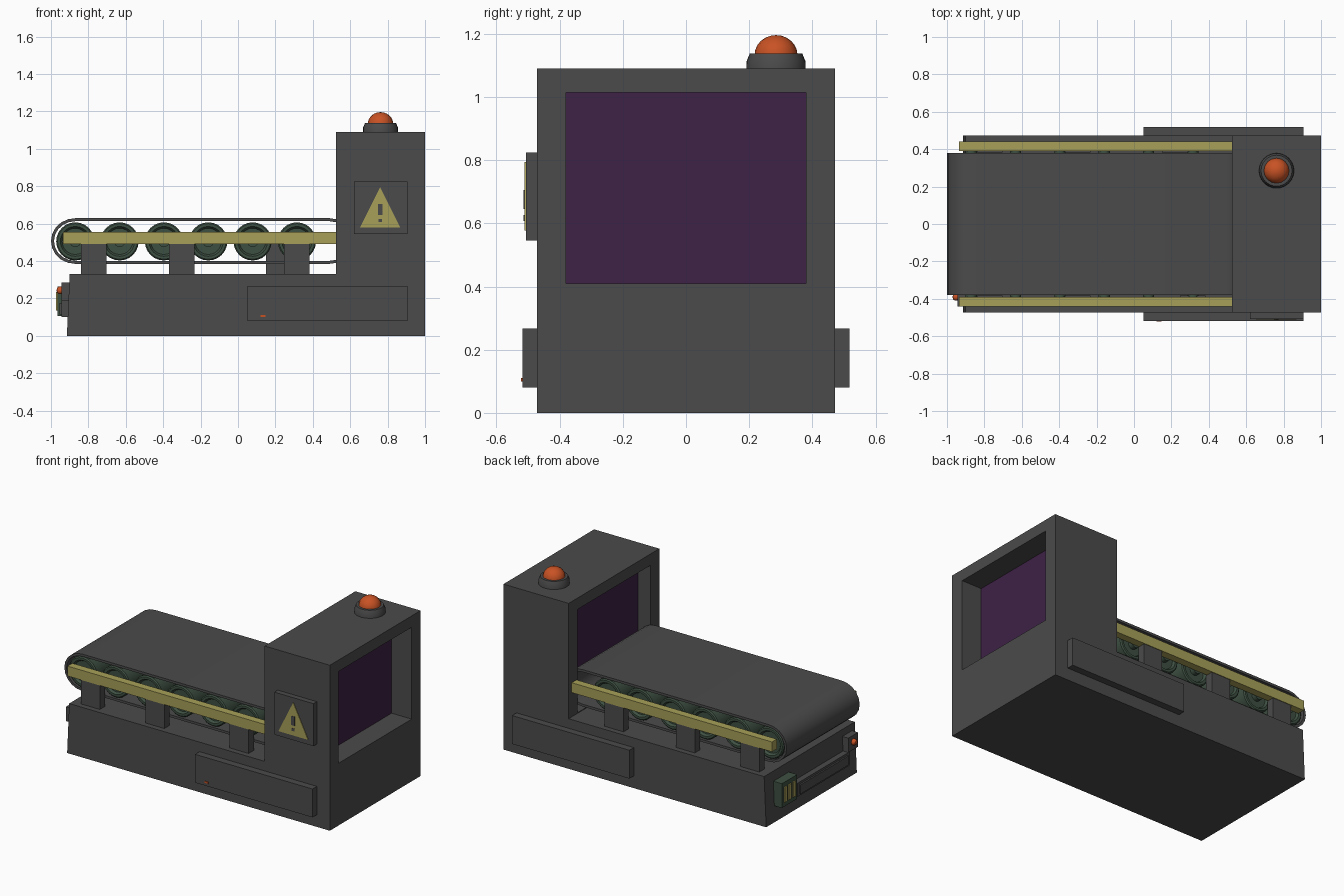
import bpy, bmesh, math
from mathutils import Matrix

if "Cube" in bpy.data.objects:
    bpy.data.objects.remove(bpy.data.objects["Cube"])


def material(name, rgb):
    m = bpy.data.materials.new(name)
    m.use_nodes = True
    m.diffuse_color = (*rgb, 1)
    m.node_tree.nodes["Principled BSDF"].inputs["Base Color"].default_value = (*rgb, 1)
    return m


GREY = material("dark grey metal", (0.07, 0.07, 0.07))
GREEN = material("roller green", (0.048, 0.08, 0.055))
YELLOW = material("safety yellow", (0.39, 0.35, 0.1))
ORANGE = material("signal orange", (0.58, 0.085, 0.018))
PURPLE = material("curtain purple", (0.047, 0.016, 0.061))


def finish(name, bm, mat, smooth=False):
    bmesh.ops.recalc_face_normals(bm, faces=bm.faces)
    mesh = bpy.data.meshes.new(name)
    bm.to_mesh(mesh)
    bm.free()
    mesh.materials.append(mat)
    ob = bpy.data.objects.new(name, mesh)
    bpy.context.collection.objects.link(ob)
    if smooth:
        bpy.ops.object.select_all(action='DESELECT')
        ob.select_set(True)
        bpy.context.view_layer.objects.active = ob
        bpy.ops.object.shade_smooth_by_angle(angle=math.radians(40))
    return ob


def box(name, xs, ys, zs, mat):
    bm = bmesh.new()
    size = [b - a for a, b in (xs, ys, zs)]
    mid = [(a + b) / 2 for a, b in (xs, ys, zs)]
    bmesh.ops.create_cube(bm, size=1, matrix=Matrix.Translation(mid) @ Matrix.Diagonal((*size, 1)))
    return finish(name, bm, mat)


def prism(name, points, ys, mat):
    """Extrude an x-z outline along y."""
    bm = bmesh.new()
    face = bm.faces.new([bm.verts.new((x, ys[0], z)) for x, z in points])
    new = bmesh.ops.extrude_face_region(bm, geom=[face])["geom"]
    bmesh.ops.translate(bm, vec=(0, ys[1] - ys[0], 0),
                        verts=[v for v in new if isinstance(v, bmesh.types.BMVert)])
    return finish(name, bm, mat)


def lathe(name, profile, place, mat, steps=24):
    """Spin (radius, height) points about z, then place the result."""
    bm = bmesh.new()
    verts = [bm.verts.new((r, 0, h)) for r, h in profile]
    edges = [bm.edges.new(pair) for pair in zip(verts, verts[1:])]
    bmesh.ops.spin(bm, geom=verts + edges, cent=(0, 0, 0), axis=(0, 0, 1),
                   angle=math.tau, steps=steps, use_merge=True)
    bmesh.ops.remove_doubles(bm, verts=bm.verts, dist=0.0005)
    bmesh.ops.transform(bm, matrix=place, verts=bm.verts)
    return finish(name, bm, mat, True)


# Body: low base and scanner tower, with a tunnel mouth at each end
W = 0.472
body = prism("body", [(-0.915, 0), (1, 0), (1, 1.09), (0.525, 1.09), (0.525, 0.33), (-0.9, 0.33)],
             (-W, W), GREY)
for name, xs, z0 in (("exit_cutter", (0.85, 1.1), 0.41), ("entry_cutter", (0.4, 0.62), 0.335)):
    cutter = box(name, xs, (-0.38, 0.38), (z0, 1.015), GREY)
    cutter.hide_render = True
    cutter.hide_set(True)
    cutter.display_type = 'WIRE'
    cut = body.modifiers.new(name, 'BOOLEAN')
    cut.operation = 'DIFFERENCE'
    cut.solver = 'EXACT'
    cut.object = cutter
bpy.context.view_layer.update()
cut_mesh = bpy.data.meshes.new_from_object(body.evaluated_get(bpy.context.evaluated_depsgraph_get()))
body.modifiers.clear()
body.data = cut_mesh
for name in ("exit_cutter", "entry_cutter"):
    bpy.data.objects.remove(bpy.data.objects[name])

# Curtains closing the tunnel
box("exit_curtain", (0.846, 0.854), (-0.38, 0.38), (0.41, 1.015), PURPLE)
box("entry_curtain", (0.616, 0.624), (-0.38, 0.38), (0.335, 1.015), PURPLE)

# Conveyor belt: hollow rounded loop
bm = bmesh.new()
N, MID = 10, 0.507
loops = []
for y in (-0.38, 0.38):
    for inset in (0, 0.016):
        ring = []
        for cx, start, rx in ((-0.87, math.pi / 2, 0.13), (0.49, -math.pi / 2, 0.12)):
            for i in range(N + 1):
                a = start + math.pi * i / N
                ring.append(bm.verts.new((cx + (rx - inset) * math.cos(a), y,
                                          MID + (0.122 - inset) * math.sin(a))))
        loops.append(ring)
for a, b in ((0, 1), (1, 3), (3, 2), (2, 0)):
    A, B = loops[a], loops[b]
    for i in range(len(A)):
        j = (i + 1) % len(A)
        bm.faces.new((A[i], A[j], B[j], B[i]))
finish("conveyor_belt", bm, GREY, True)

# Rollers with recessed ends and hubs
half = [(0, 0.39), (0.03, 0.39), (0.03, 0.36), (0.07, 0.36), (0.08, 0.375), (0.095, 0.375), (0.102, 0.368)]
roller = half + [(r, -h) for r, h in reversed(half)]
for i in range(6):
    place = Matrix.Translation((-0.87 + 0.237 * i, 0, 0.505)) @ Matrix.Rotation(math.pi / 2, 4, 'X')
    lathe("roller_%d" % (i + 1), roller, place, GREEN)

# Rails, legs and side plates on both sides
for side, s, last_leg in (("right", -1, 0.245), ("left", 1, 0.15)):
    def span(a, b):
        return sorted((s * a, s * b))
    box(side + "_rail", (-0.935, 0.525), span(0.39, 0.44), (0.49, 0.555), YELLOW)
    for i, x in enumerate((-0.84, -0.37, last_leg)):
        box("%s_leg_%d" % (side, i + 1), (x, x + 0.138), span(0.383, 0.436), (0.32, 0.525), GREY)
    box(side + "_side_plate", (0.05, 0.905), span(0.46, 0.518), (0.08, 0.267), GREY)
box("plate_lamp", (0.12, 0.148), (-0.522, -0.51), (0.1, 0.111), ORANGE)

# Warning sign on the tower
box("sign_panel", (0.62, 0.905), (-0.507, -0.46), (0.545, 0.825), GREY)
prism("warning_triangle", [(0.652, 0.578), (0.868, 0.578), (0.76, 0.795)], (-0.511, -0.505), YELLOW)
box("warning_bar", (0.748, 0.772), (-0.514, -0.51), (0.645, 0.705), GREY)
box("warning_dot", (0.75, 0.77), (-0.514, -0.51), (0.608, 0.626), GREY)

# Beacon on the roof
spot = Matrix.Translation((0.762, 0.285, 1.088))
lathe("beacon_base", [(0, 0), (0.094, 0), (0.093, 0.026), (0.083, 0.05), (0.068, 0.05), (0, 0.045)], spot, GREY)
dome = [(0.068 * math.cos(i * math.pi / 12), 0.045 + 0.063 * math.sin(i * math.pi / 12)) for i in range(7)]
lathe("beacon_dome", [(0, 0.045)] + dome, spot, ORANGE, 16)

# Control panel on the loading end
box("control_bar", (-0.945, -0.9), (-0.35, 0.19), (0.1, 0.19), GREY)
box("control_bar_lip", (-0.955, -0.94), (-0.33, 0.17), (0.115, 0.175), GREY)
box("button_box", (-0.945, -0.89), (-0.44, -0.34), (0.19, 0.285), GREY)
box("socket_box", (-0.965, -0.9), (0.22, 0.38), (0.105, 0.265), GREEN)
for i in range(3):
    y = 0.245 + 0.045 * i
    box("socket_stripe_%d" % (i + 1), (-0.973, -0.964), (y, y + 0.025), (0.135, 0.235), YELLOW)
press = Matrix.Translation((-0.94, -0.39, 0.243)) @ Matrix.Rotation(-math.pi / 2, 4, 'Y')
lathe("stop_button", [(0, 0), (0.02, 0), (0.02, 0.018), (0.012, 0.028), (0, 0.03)], press, ORANGE, 12)
